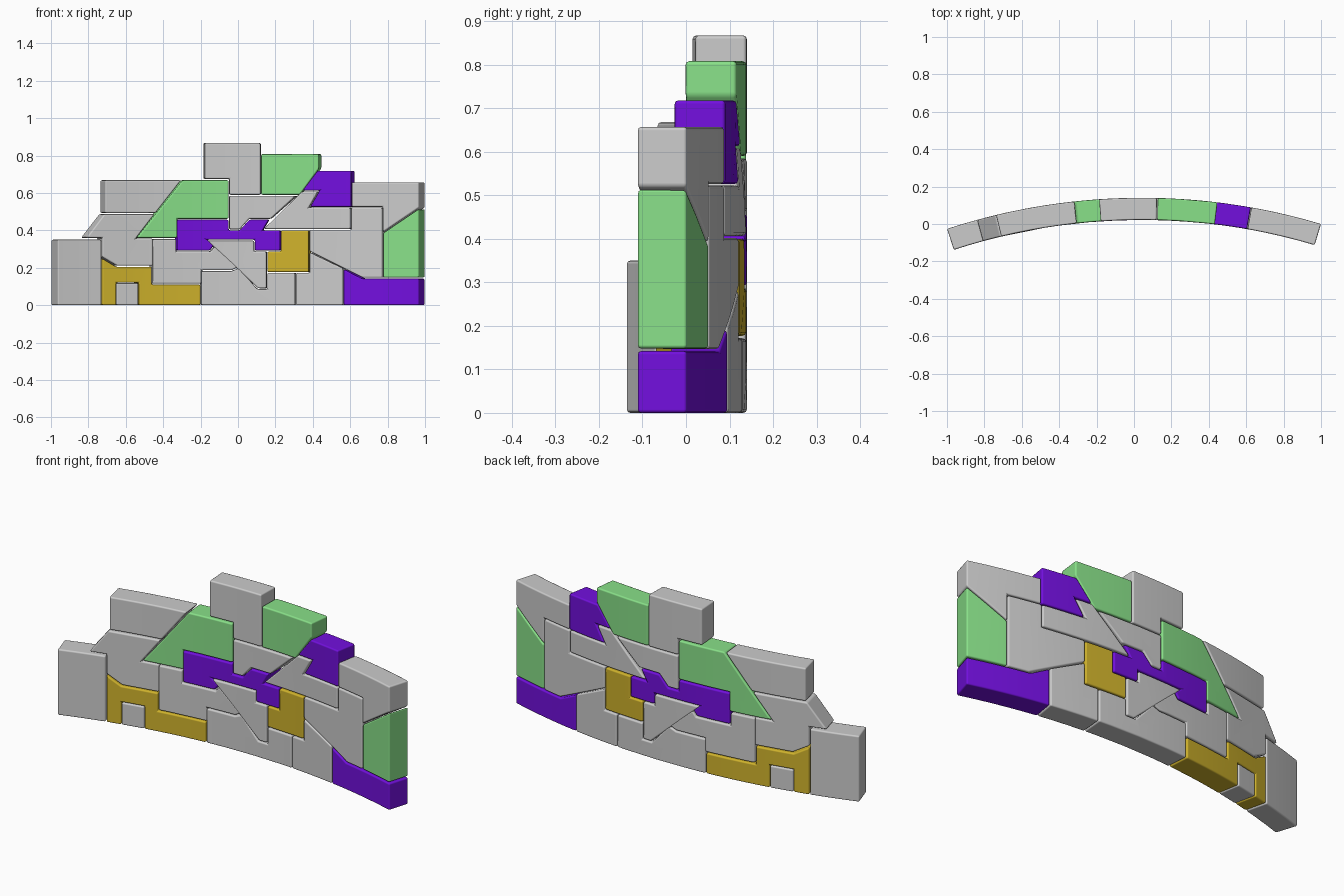
import bpy, bmesh, math

# Curved wall: arc centre, back and front radii
CX, CY, R_BACK, R_FRONT = 0.042, -3.21, 3.35, 3.232


def material(name, rgb):
    m = bpy.data.materials.new(name)
    m.diffuse_color = (*rgb, 1)
    return m


GREEN = material("green", (0.25, 0.75, 0.25))
PURPLE = material("purple", (0.17, 0.005, 0.73))
YELLOW = material("yellow", (0.63, 0.45, 0.025))


def box(x0, z0, x1, z1):
    return [(x0, z0), (x1, z0), (x1, z1), (x0, z1)]


def block(name, pts, mat=None):
    """Extrude a front-view outline, bend it round the wall arc, round its edges."""
    bm = bmesh.new()
    bm.faces.new([bm.verts.new((x, 0, z)) for x, z in pts])
    # Slice into vertical strips so the block can follow the arc
    for i in range(-12, 13):
        cut = i * 0.08
        if min(abs(cut - x) for x, z in pts) > 0.016:
            bmesh.ops.bisect_plane(bm, geom=bm.verts[:] + bm.edges[:] + bm.faces[:],
                                   plane_co=(cut, 0, 0), plane_no=(1, 0, 0))
    ext = bmesh.ops.extrude_face_region(bm, geom=bm.faces[:])
    for v in ext["geom"]:
        if isinstance(v, bmesh.types.BMVert):
            v.co.y = 1
    for v in bm.verts:
        a = math.asin((v.co.x - CX) / R_FRONT)
        r = R_BACK if v.co.y > 0.5 else R_FRONT
        v.co.x, v.co.y = CX + r * math.sin(a), CY + r * math.cos(a)
    bmesh.ops.recalc_face_normals(bm, faces=bm.faces[:])
    for f in bm.faces:
        f.smooth = True
    me = bpy.data.meshes.new(name)
    bm.to_mesh(me)
    bm.free()
    ob = bpy.data.objects.new(name, me)
    bpy.context.collection.objects.link(ob)
    if mat:
        me.materials.append(mat)
    bev = ob.modifiers.new("rounded_edges", "BEVEL")
    bev.width, bev.segments = 0.008, 2
    bev.limit_method, bev.angle_limit = "ANGLE", math.radians(25)
    bev.use_clamp_overlap = False
    bev.harden_normals = True
    return ob


# Left side
block("left_pillar", box(-.963, 0, -.729, .35))
block("left_base_yellow", [(-.725, 0), (-.725, .25), (-.65, .205), (-.46, .205), (-.46, .11), (-.2, .11),
                           (-.2, 0), (-.53, 0), (-.53, .12), (-.65, .12), (-.65, 0)], YELLOW)
block("small_inset_block", box(-.648, 0, -.532, .118))
block("left_shoulder", [(-.81, .36), (-.715, .487), (-.445, .487), (-.545, .357), (-.455, .357),
                        (-.455, .211), (-.645, .211), (-.725, .258), (-.725, .36)])
block("left_top", [(-.71, .668), (-.303, .668), (-.44, .493), (-.71, .493)])
block("left_green", [(-.54, .36), (-.295, .668), (-.05, .668), (-.05, .462), (-.325, .462), (-.325, .36)], GREEN)

# Centre
block("centre_purple", [(-.325, .292), (-.325, .457), (-.05, .457), (-.05, .4), (.01, .4), (.06, .457),
                        (.165, .457), (.132, .4), (.225, .4), (.225, .292), (.09, .292), (.09, .35),
                        (-.165, .35), (-.13, .32), (-.15, .292)], PURPLE)
block("centre_left", [(-.455, .353), (-.33, .353), (-.33, .287), (-.145, .287), (-.125, .315), (0, .203),
                      (-.035, .187), (-.195, .187), (-.195, .115), (-.455, .115)])
block("centre_base", [(-.195, 0), (-.195, .182), (-.035, .182), (.005, .198), (.103, .086), (.157, .086),
                      (.157, .172), (.305, .172), (.305, 0)])
block("centre_wedge", [(-.165, .345), (.086, .345), (.086, .287), (.152, .287), (.152, .09), (.108, .09)])
block("centre_yellow", [(.229, .4), (.378, .4), (.378, .177), (.157, .177), (.157, .287), (.229, .287)], YELLOW)
block("centre_upper", [(-.045, .585), (.31, .585), (.175, .462), (.06, .462), (.01, .405), (-.045, .405)])
block("top_block", [(-.178, .867), (.12, .867), (.12, .59), (-.045, .59), (-.045, .675), (-.178, .675)])

# Right side
block("right_base", [(.309, 0), (.309, .172), (.382, .172), (.382, .283), (.56, .197), (.56, 0)])
block("right_slab", [(.382, .402), (.604, .402), (.604, .522), (.77, .522), (.77, .147), (.665, .147), (.382, .288)])
block("right_base_purple", [(.564, 0), (.564, .192), (.66, .142), (.966, .142), (.966, 0)], PURPLE)
block("right_green", [(.775, .385), (.966, .515), (.966, .148), (.775, .148)], GREEN)
block("right_top", [(.607, .657), (.966, .657), (.966, .521), (.773, .39), (.773, .526), (.607, .526)])
block("right_purple", [(.345, .613), (.425, .718), (.604, .718), (.604, .526), (.385, .526), (.436, .613)], PURPLE)
block("right_hook", [(.138, .407), (.342, .608), (.428, .608), (.378, .522), (.6, .522), (.6, .407)])
block("upper_green", [(.124, .808), (.432, .808), (.432, .73), (.33, .59), (.124, .59)], GREEN)
